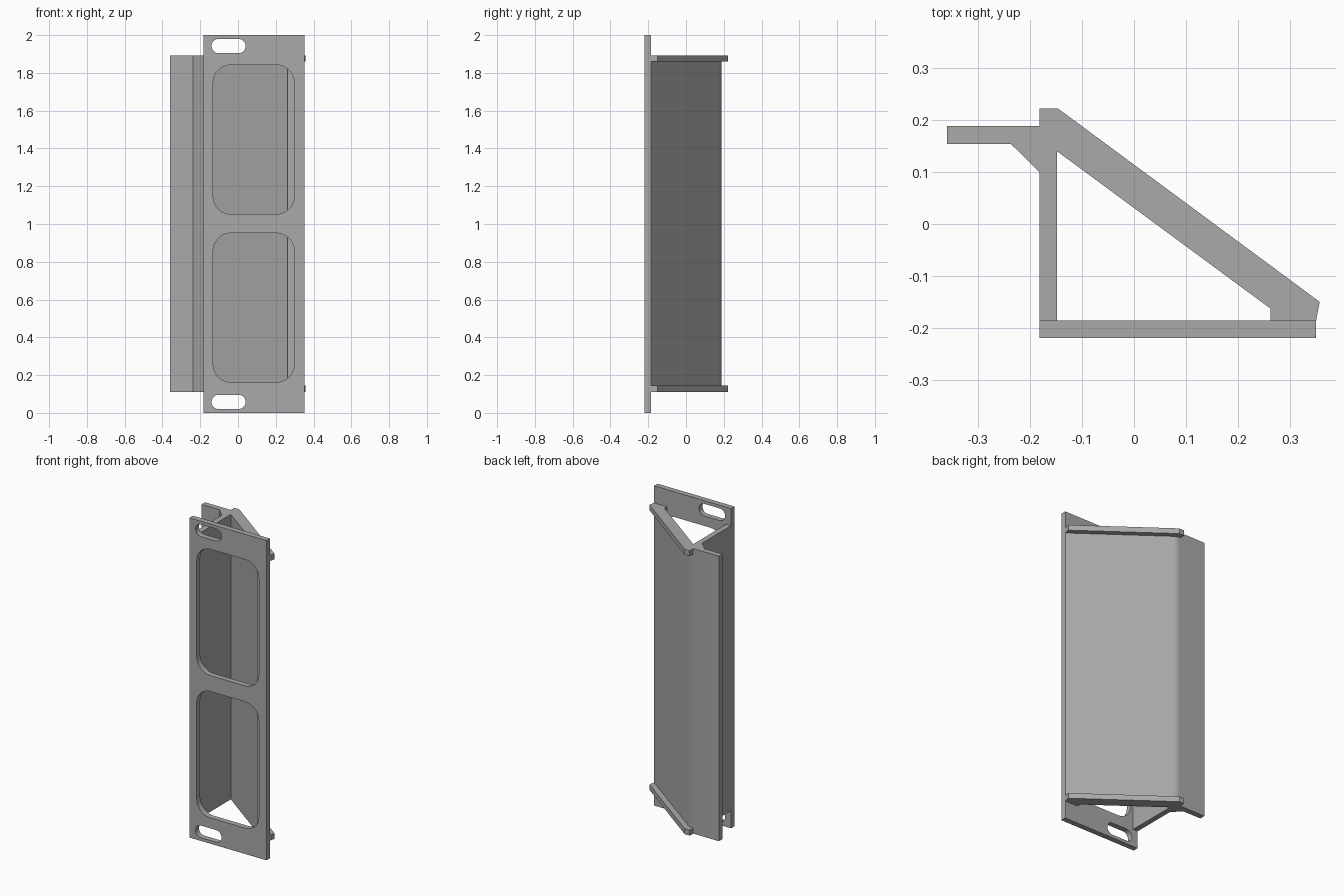
import bpy, bmesh, math
from mathutils import Vector

cube = bpy.data.objects.get("Cube")
if cube:
    bpy.data.objects.remove(cube, do_unlink=True)

grey = bpy.data.materials.new("plain_grey")
grey.use_nodes = True
GREY = (0.40, 0.40, 0.40, 1)
grey.diffuse_color = GREY
grey.node_tree.nodes["Principled BSDF"].inputs["Base Color"].default_value = GREY


def prism(name, loops, to_3d, depth):
    """Fill flat loops (outline, then holes) and extrude them along depth."""
    bm = bmesh.new()
    for loop in loops:
        verts = [bm.verts.new(to_3d(*p)) for p in loop]
        for i, v in enumerate(verts):
            bm.edges.new((v, verts[i - 1]))
    bmesh.ops.triangle_fill(bm, use_beauty=True, edges=bm.edges[:])
    caps = bmesh.ops.extrude_face_region(bm, geom=bm.faces[:], use_keep_orig=True)
    moved = [g for g in caps["geom"] if isinstance(g, bmesh.types.BMVert)]
    bmesh.ops.translate(bm, verts=moved, vec=depth)
    bmesh.ops.recalc_face_normals(bm, faces=bm.faces[:])
    mesh = bpy.data.meshes.new(name)
    bm.to_mesh(mesh)
    bm.free()
    mesh.materials.append(grey)
    obj = bpy.data.objects.new(name, mesh)
    bpy.context.collection.objects.link(obj)
    bpy.ops.object.select_all(action='DESELECT')
    obj.select_set(True)
    bpy.context.view_layer.objects.active = obj
    bpy.ops.object.shade_smooth_by_angle(angle=math.radians(25))
    return obj


def rounded_rect(x0, x1, z0, z1, r, steps=8):
    points = []
    corners = [(x1 - r, z1 - r), (x0 + r, z1 - r), (x0 + r, z0 + r), (x1 - r, z0 + r)]
    for q, (cx, cz) in enumerate(corners):
        for i in range(steps + 1):
            a = math.pi / 2 * (q + i / steps)
            points.append((cx + r * math.cos(a), cz + r * math.sin(a)))
    return points


def fillet(before, corner, after, reach, steps=8):
    """Soft bend at a corner, starting and ending at the given reach."""
    c = Vector(corner)
    a = c + (Vector(before) - c).normalized() * reach
    b = c + (Vector(after) - c).normalized() * reach
    ts = [i / steps for i in range(steps + 1)]
    return [tuple(a * (1 - t) ** 2 + c * 2 * t * (1 - t) + b * t * t) for t in ts]


# Front plate with two windows and two mounting slots
LEFT, RIGHT, FRONT, SEAT = -0.182, 0.351, -0.22, -0.186
plate = [[(LEFT, 0), (RIGHT, 0), (RIGHT, 2), (LEFT, 2)]]
for z in (0.162, 1.052):
    plate.append(rounded_rect(-0.132, 0.298, z, z + 0.79, 0.095))
for z in (0.02, 1.904):
    plate.append(rounded_rect(-0.14, 0.04, z, z + 0.076, 0.0375))
prism("front_plate", plate, lambda x, z: (x, FRONT, z), (0, SEAT - FRONT, 0))

# Body section: side wall, sloping wall and rear flange
BOTTOM, TOP, RIM = 0.11, 1.893, 0.034
foot, bend, flange_tip = (RIGHT, SEAT), (-0.157, 0.189), (-0.36, 0.189)
soft_bend = fillet(foot, bend, flange_tip, 0.024)
body = [(LEFT, SEAT), (-0.148, SEAT), (-0.148, 0.14), (0.263, -0.163), (0.263, SEAT), foot]
body += soft_bend
body += [flange_tip, (-0.36, 0.154), (-0.237, 0.154), (LEFT, 0.1)]
prism("angled_body", [body], lambda x, y: (x, y, BOTTOM), (0, 0, TOP - BOTTOM))

# Raised rims across the sloping wall at both ends
rim = [foot] + soft_bend + [(LEFT, 0.189), (LEFT, 0.223), (-0.147, 0.223), (0.358, -0.15)]
for name, z in (("lower_rim", BOTTOM), ("upper_rim", TOP - RIM)):
    prism(name, [rim], lambda x, y: (x, y, z), (0, 0, RIM))
